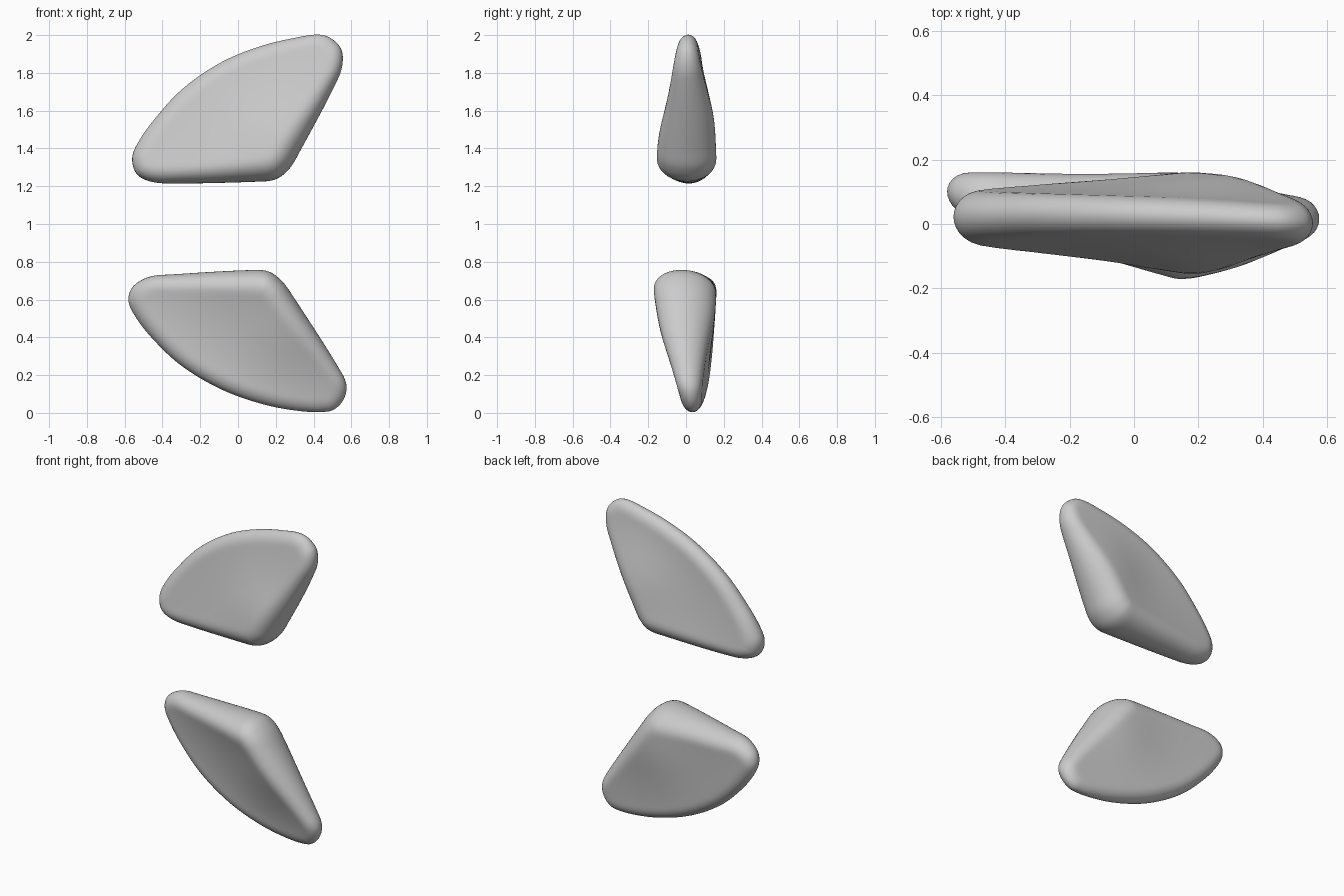
import bpy, bmesh, math
from mathutils import Vector
from mathutils.geometry import interpolate_bezier, intersect_point_line

if "Cube" in bpy.data.objects:
    bpy.data.objects.remove(bpy.data.objects["Cube"])


def smooth_outline(pts, steps=10):
    """Closed smooth loop through the (x, z) points."""
    p = [Vector((x, z, 0)) for x, z in pts]
    n = len(p)

    def tangent(i):
        return (p[(i + 1) % n] - p[i - 1]).normalized()

    loop = []
    for i in range(n):
        a, b = p[i], p[(i + 1) % n]
        h = (b - a).length / 3
        loop += interpolate_bezier(a, a + tangent(i) * h,
                                   b - tangent((i + 1) % n) * h, b, steps + 1)[:-1]
    return [Vector((v.x, v.y)) for v in loop]


def edge_distance(q, loop):
    best = 9
    for i in range(len(loop)):
        a, b = loop[i - 1], loop[i]
        hit, f = intersect_point_line(q, a, b)
        c = a if f < 0 else b if f > 1 else Vector(hit[:2])
        best = min(best, (q - c).length)
    return best


def make_field(spots, bump):
    """Bilinear y field from four (x, z, y) spots plus one soft bump (x, z, height)."""
    C, L, R, M = spots
    c, l, r = Vector(C[:2]), Vector(L[:2]), Vector(R[:2])
    e, f = l - c, r - c
    det = e.x * f.y - e.y * f.x

    def uv(q):
        d = q - c
        return (d.x * f.y - d.y * f.x) / det, (e.x * d.y - e.y * d.x) / det

    def base(u, v):
        return C[2] + u * (L[2] - C[2]) + v * (R[2] - C[2])

    mu, mv = uv(Vector(M[:2]))
    k = (M[2] - base(mu, mv)) / (mu * mv)
    peak = Vector(bump[:2])

    def field(q):
        u, v = uv(q)
        soft = bump[2] * math.exp(-((q - peak).length / 0.23) ** 2)
        return base(u, v) + k * u * v + soft
    return field


def rounded_wedge(name, outline, spots, bumps, center, rings=18):
    loop = smooth_outline(outline)
    front = make_field([(x, z, f) for x, z, f, b in spots], bumps[0])
    back = make_field([(x, z, b) for x, z, f, b in spots], bumps[1])
    center = Vector(center)
    bm = bmesh.new()

    def pair(q, rim=False):
        f, b = front(q), back(q)
        mid, half = (f + b) / 2, max((b - f) / 2, 0.03)
        if rim:
            return [bm.verts.new((q.x, mid, q.y))] * 2
        s = 1 - min(edge_distance(q, loop) / (0.03 + 0.65 * half), 1)
        h = half * math.sqrt(1 - s ** 2.1)
        return [bm.verts.new((q.x, mid - h, q.y)), bm.verts.new((q.x, mid + h, q.y))]

    grid = [[pair(q.lerp(center, (i / rings) ** 2), i == 0) for q in loop]
            for i in range(rings)]
    caps = pair(center)
    n = len(loop)
    for side in (0, 1):
        for j in range(n):
            k = (j + 1) % n
            for i in range(rings - 1):
                bm.faces.new([grid[i][j][side], grid[i][k][side],
                              grid[i + 1][k][side], grid[i + 1][j][side]])
            bm.faces.new([grid[-1][j][side], grid[-1][k][side], caps[side]])
    bmesh.ops.recalc_face_normals(bm, faces=bm.faces[:])
    for f in bm.faces:
        f.smooth = True
    me = bpy.data.meshes.new(name)
    bm.to_mesh(me)
    bm.free()
    ob = bpy.data.objects.new(name, me)
    bpy.context.collection.objects.link(ob)
    return ob


# Upper rounded wedge; spots are (x, z, front y, back y)
rounded_wedge(
    "upper_wedge",
    [(-.56, 1.35), (-.54, 1.27), (-.48, 1.23), (-.38, 1.215), (.1, 1.224),
     (.2, 1.237), (.27, 1.29), (.32, 1.37), (.53, 1.77), (.555, 1.87),
     (.535, 1.945), (.45, 2.0), (.3, 1.985), (.1, 1.935), (-.1, 1.85),
     (-.3, 1.71), (-.45, 1.545), (-.53, 1.43)],
    [(.16, 1.34, -.138, .155), (-.48, 1.32, -.065, .105),
     (.48, 1.9, -.055, .067), (-.15, 1.75, -.035, .09)],
    [(.2, 1.47, -.025), (.27, 1.58, .027)],
    (.05, 1.57))

# Lower rounded wedge
rounded_wedge(
    "lower_wedge",
    [(-.58, .6), (-.555, .67), (-.47, .72), (-.35, .733), (.1, .757),
     (.17, .745), (.23, .70), (.28, .635), (.55, .21), (.575, .13),
     (.545, .05), (.48, .008), (.3, .013), (.1, .055), (-.1, .13),
     (-.3, .25), (-.45, .39), (-.55, .52)],
    [(.12, .63, -.157, .146), (-.48, .62, .01, .16),
     (.5, .1, -.035, .082), (-.15, .25, -.01, .13)],
    [(.25, .42, -.02), (.17, .5, .02)],
    (.05, .4))
